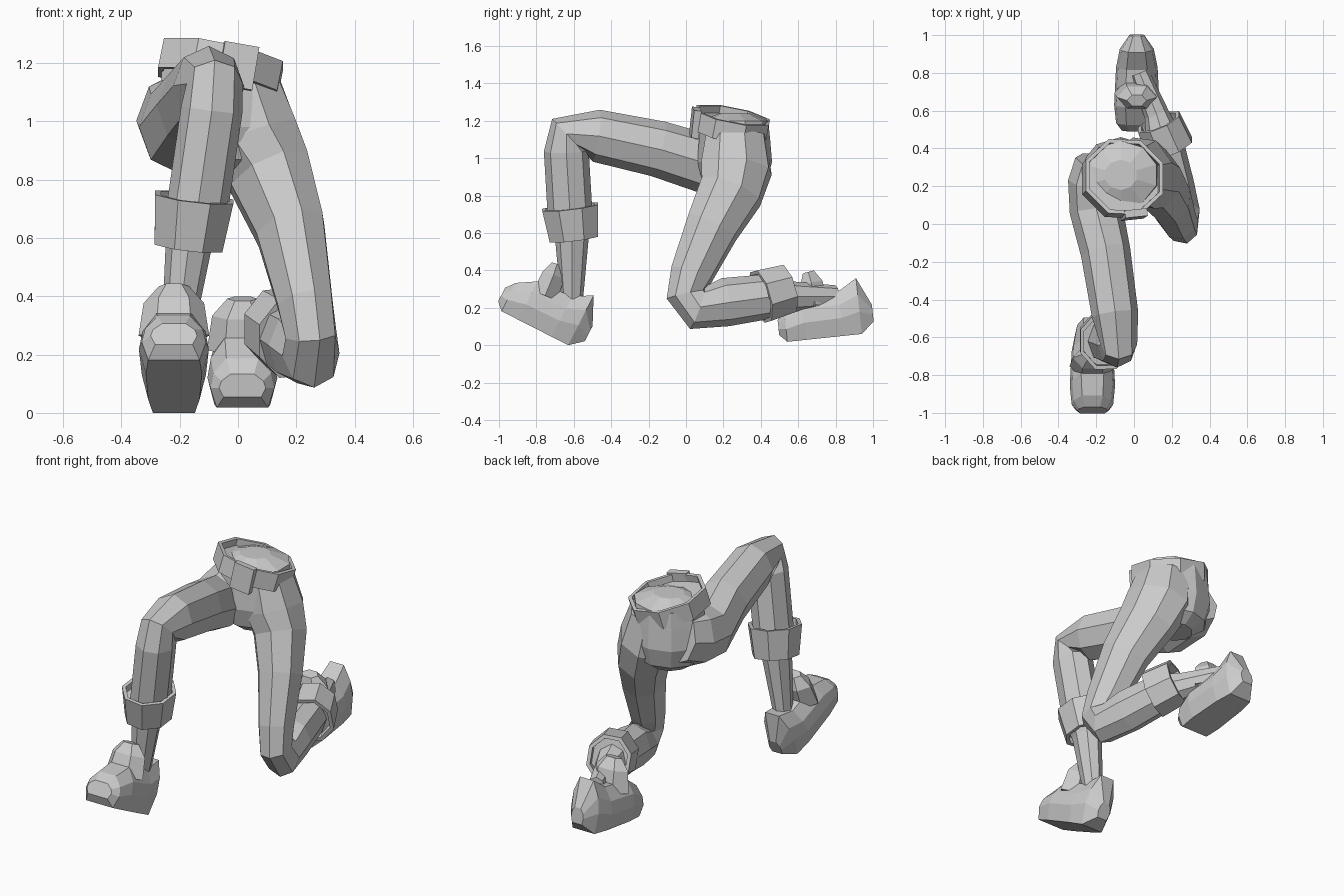
import bpy
import bmesh
from math import cos, sin, pi, radians
from mathutils import Vector

cube = bpy.data.objects.get("Cube")
if cube:
    bpy.data.objects.remove(cube, do_unlink=True)

shade = 0.6
grey = bpy.data.materials.new("plain_grey")
grey.use_nodes = True
grey.diffuse_color = (shade, shade, shade, 1)
grey.node_tree.nodes["Principled BSDF"].inputs["Base Color"].default_value = grey.diffuse_color


def finish(bm, name):
    """Turn a bmesh into a named, flat-shaded grey object."""
    bmesh.ops.recalc_face_normals(bm, faces=bm.faces)
    mesh = bpy.data.meshes.new(name)
    bm.to_mesh(mesh)
    bm.free()
    mesh.materials.append(grey)
    obj = bpy.data.objects.new(name, mesh)
    bpy.context.collection.objects.link(obj)
    return obj


def skin(name, loops, rim=0):
    """Join loops of points into a closed skin; a rim hollows out both ends."""
    bm = bmesh.new()
    rows = [[bm.verts.new(point) for point in loop] for loop in loops]
    for low, high in zip(rows, rows[1:]):
        for i in range(len(low)):
            bm.faces.new((low[i - 1], low[i], high[i], high[i - 1]))
    caps = [bm.faces.new(rows[0]), bm.faces.new(rows[-1])]
    bmesh.ops.recalc_face_normals(bm, faces=bm.faces)
    if rim:
        bmesh.ops.inset_individual(bm, faces=caps, thickness=rim, use_even_offset=True)
        bmesh.ops.inset_individual(bm, faces=caps, thickness=rim / 20, depth=-2 * rim)
    return finish(bm, name)


def tube(name, path, side=(1, 0, 0), width=1, sides=8, flat=False, rim=0):
    """Sweep a polygon along (x, y, z, radius) stations, mitred at every bend."""
    points = [Vector(station[:3]) for station in path]
    steps = [(b - a).normalized() for a, b in zip(points, points[1:])]
    shift = pi / sides if flat else 0
    grow = 1 / cos(shift)
    loops = []
    for i, point in enumerate(points):
        along = (steps[max(i - 1, 0)] + steps[min(i, len(steps) - 1)]).normalized()
        across = Vector(side)
        across = (across - along * across.dot(along)).normalized()
        depth = along.cross(across)
        radius = path[i][3] * grow
        angles = [2 * pi * k / sides + shift for k in range(sides)]
        loops.append([point + radius * (across * width * sin(a) + depth * cos(a)) for a in angles])
    return skin(name, loops, rim)


# Pelvis with a low domed top
pelvis_stack = [(0.82, 0.1), (0.87, 0.17), (0.98, 0.2), (1.1, 0.19), (1.2, 0.18), (1.24, 0.08)]
tube("pelvis", [(-0.07, 0.26, z, radius) for z, radius in pelvis_stack], width=1.1, sides=10)

# Belt and buckle
tube("belt", [(-0.07, 0.23, 1.13, 0.2), (-0.05, 0.25, 1.23, 0.2)], width=1.04, flat=True, rim=0.02)

bm = bmesh.new()
bmesh.ops.create_cube(bm, size=1)
bmesh.ops.scale(bm, vec=(0.12, 0.04, 0.15), verts=bm.verts)
buckle = finish(bm, "buckle")
buckle.location = (0, 0.05, 1.19)
buckle.rotation_euler = (radians(-5), radians(10), radians(6))

# Raised right leg: thigh forward, shin down
tube("right_leg", [
    (-0.18, 0.33, 1.03, 0.15),
    (-0.2, 0.22, 1, 0.17),
    (-0.2, 0.07, 0.98, 0.16),
    (-0.15, -0.15, 1.05, 0.15),
    (-0.1, -0.48, 1.12, 0.14),
    (-0.08, -0.64, 1.13, 0.11),
    (-0.09, -0.64, 1.04, 0.12),
    (-0.14, -0.62, 0.7, 0.12),
    (-0.17, -0.61, 0.57, 0.09),
    (-0.21, -0.61, 0.25, 0.06),
], width=0.88)
tube("right_cuff", [(-0.15, -0.62, 0.74, 0.15), (-0.17, -0.6, 0.57, 0.13)],
     width=0.9, flat=True, rim=0.02)

# Kneeling left leg: thigh down, shin back
tube("left_leg", [
    (0.01, 0.27, 1.12, 0.17),
    (0.05, 0.27, 0.95, 0.2),
    (0.11, 0.24, 0.82, 0.18),
    (0.18, 0.14, 0.63, 0.15),
    (0.23, 0.03, 0.38, 0.12),
    (0.25, 0, 0.27, 0.11),
    (0.25, 0.06, 0.2, 0.12),
    (0.21, 0.21, 0.23, 0.13),
    (0.16, 0.44, 0.26, 0.12),
    (0.12, 0.58, 0.26, 0.08),
    (0.03, 0.8, 0.26, 0.06),
], side=(1, 0.3, 0), width=0.83)
tube("left_cuff", [(0.19, 0.4, 0.26, 0.14), (0.13, 0.54, 0.3, 0.13)],
     width=0.9, flat=True, rim=0.02)

# Shoes: stations run heel to toe as (length, sole height, top height, half width)
half_section = [(0.8, 0), (1, 0.4), (0.9, 0.7), (0.5, 1)]
shoe_section = half_section + [(-s, t) for s, t in reversed(half_section)]
shoe_stations = [
    (-0.07, 0.06, 0.15, 0.04), (0, 0, 0.3, 0.09), (0.1, 0, 0.24, 0.11),
    (0.3, 0, 0.23, 0.12), (0.4, 0, 0.17, 0.11), (0.44, 0.04, 0.12, 0.08),
]


def shoe(prefix, x, heel_y, heel_z, pitch):
    c, s = cos(radians(pitch)), sin(radians(pitch))

    def place(across, length, height):
        return (x + across, heel_y - c * length + s * height, heel_z + s * length + c * height)

    loops = [[place(a * half, length, sole + t * (top - sole)) for a, t in shoe_section]
             for length, sole, top, half in shoe_stations]
    skin(prefix + "_shoe", loops)
    # Tongue rising in front of the ankle
    tongue = [(0.23, 0.18, 0.07), (0.24, 0.3, 0.06), (0.25, 0.36, 0.03)]
    tube(prefix + "_shoe_tongue", [(*place(0, u, v), r) for u, v, r in tongue],
         width=1.5, sides=6, flat=True)


shoe("right", -0.22, -0.63, 0, 27)
shoe("left", 0.015, 0.94, 0.06, -6)
